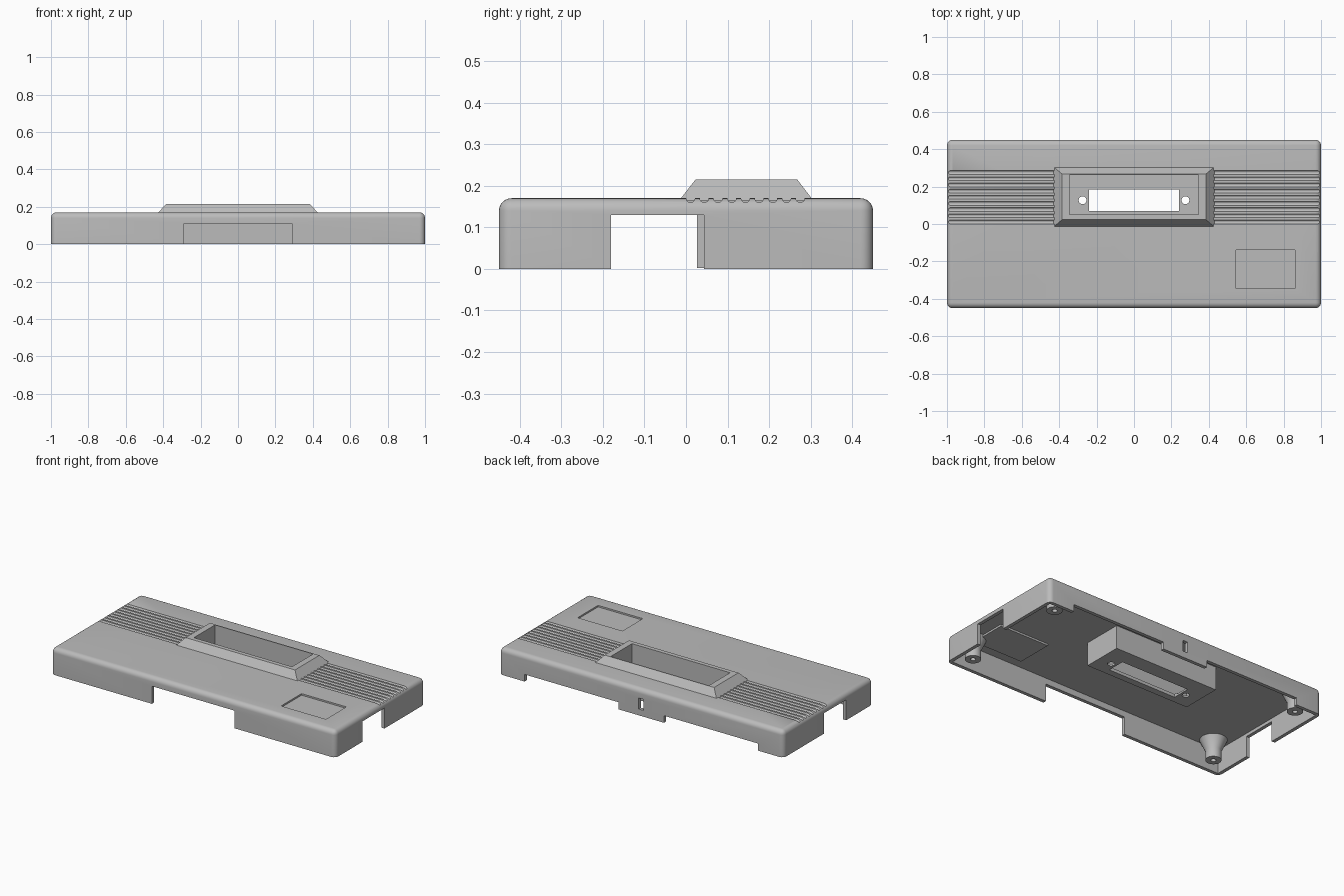
import bpy, bmesh, math
from mathutils import Matrix, Vector

old = bpy.data.objects.get("Cube")
if old:
    bpy.data.objects.remove(old, do_unlink=True)

grey = bpy.data.materials.new("grey plastic")
grey.use_nodes = True
GREY = (0.5, 0.5, 0.5, 1)
grey.diffuse_color = GREY
grey.node_tree.nodes["Principled BSDF"].inputs["Base Color"].default_value = GREY


def make(name, bm):
    bmesh.ops.recalc_face_normals(bm, faces=bm.faces)
    mesh = bpy.data.meshes.new(name)
    bm.to_mesh(mesh)
    bm.free()
    mesh.materials.append(grey)
    ob = bpy.data.objects.new(name, mesh)
    bpy.context.scene.collection.objects.link(ob)
    return ob


def box_bm(x0, x1, y0, y1, z0, z1):
    bm = bmesh.new()
    size = Matrix.Diagonal((x1 - x0, y1 - y0, z1 - z0, 1))
    mid = Matrix.Translation(((x0 + x1) / 2, (y0 + y1) / 2, (z0 + z1) / 2))
    bmesh.ops.create_cube(bm, size=1, matrix=mid @ size)
    return bm


def box(name, *bounds):
    return make(name, box_bm(*bounds))


def rod(name, radius, length, centre, axis="Z", sides=24):
    bm = bmesh.new()
    turn = Matrix.Rotation(math.pi / 2, 4, "Y") if axis == "X" else Matrix()
    bmesh.ops.create_cone(bm, cap_ends=True, segments=sides, radius1=radius, radius2=radius,
                          depth=length, matrix=Matrix.Translation(centre) @ turn)
    return make(name, bm)


def lathe(name, profile, location):
    bm = bmesh.new()
    verts = [bm.verts.new((r, 0, z)) for r, z in profile]
    edges = [bm.edges.new(pair) for pair in zip(verts, verts[1:])]
    bmesh.ops.spin(bm, geom=verts + edges, axis=(0, 0, 1), cent=(0, 0, 0),
                   steps=32, angle=math.tau)
    bmesh.ops.remove_doubles(bm, verts=bm.verts, dist=0.0001)
    ob = make(name, bm)
    ob.location = location
    return ob


def combine(target, tool, operation="DIFFERENCE"):
    mod = target.modifiers.new(tool.name, "BOOLEAN")
    mod.operation, mod.object, mod.solver = operation, tool, "EXACT"
    bpy.context.view_layer.objects.active = target
    bpy.ops.object.modifier_apply(modifier=mod.name)
    bpy.data.objects.remove(tool, do_unlink=True)


def smooth(ob):
    bpy.ops.object.select_all(action="DESELECT")
    ob.select_set(True)
    bpy.context.view_layer.objects.active = ob
    bpy.ops.object.shade_smooth_by_angle(angle=math.radians(30))


# Shell: rounded block, hollow underneath
TOP, WALL, ROOF = 0.17, 0.022, 0.15
bm = box_bm(-1, 1, -0.45, 0.45, 0, TOP)
rounded = [e for e in bm.edges if any(v.co.z > 0.01 for v in e.verts)]
bmesh.ops.bevel(bm, geom=rounded, offset=0.03, segments=6, profile=0.5, affect="EDGES")
shell = make("shell", bm)
combine(shell, box("cavity", WALL - 1, 1 - WALL, WALL - 0.45, 0.45 - WALL, -0.1, ROOF))

# Label recess with its backing plate
combine(shell, box("label_backing", 0.53, 0.875, -0.36, -0.125, 0.138, 0.16), "UNION")
combine(shell, box("label_recess", 0.545, 0.86, -0.345, -0.14, 0.16, 0.3))

# Openings in the walls
combine(shell, box("front_notch", -0.29, 0.29, -0.5, -0.4, -0.1, 0.112))
combine(shell, box("back_slot", -0.018, 0.018, 0.4, 0.5, 0.04, 0.11))
for s in (-1, 1):
    xa, xb = sorted((s * 0.95, s * 1.05))
    combine(shell, box("side_notch", xa, xb, -0.18, 0.043, -0.1, 0.13))
    xa, xb = sorted((s * 0.16, s * 0.82))
    combine(shell, box("back_notch", xa, xb, 0.4, 0.5, -0.1, 0.045))

# Grip grooves on both sides
for s in (-1, 1):
    for i in range(9):
        y = 0.011 + 0.033 * i
        combine(shell, rod("groove", 0.0105, 0.63, (s * 0.715, y, TOP), "X", 16))
combine(shell, box("well_opening", -0.355, 0.355, 0.04, 0.27, 0.1, 0.3))
smooth(shell)

# Connector well: sloped bezel above the roof and a deep tray below
bm = box_bm(-0.43, 0.43, -0.016, 0.306, TOP - 0.005, 0.215)
centre = Vector((0, 0.146, 0))
for v in bm.verts:
    if v.co.z > 0.2:
        v.co.x *= 0.385 / 0.43
        v.co.y = centre.y + (v.co.y - centre.y) * 0.76
well = make("connector_well", bm)
combine(well, box("tray", -0.365, 0.365, 0.027, 0.283, 0.002, 0.19), "UNION")
combine(well, box("tray_inside", -0.345, 0.345, 0.05, 0.262, 0.022, 0.3))
for s in (-1, 1):
    x = s * 0.275
    xa, xb = sorted((x, s * 0.23))
    combine(well, rod("screw_recess", 0.037, 0.05, (x, 0.127, 0.039)))
    combine(well, box("recess_end", xa, xb, 0.09, 0.164, 0.014, 0.06))
    combine(well, rod("screw_hole", 0.021, 0.2, (x, 0.127, 0)))
combine(well, box("connector_slot", -0.24, 0.24, 0.07, 0.184, -0.1, 0.1))
smooth(well)

# Screw bosses, flared where they meet the roof
boss = [(0, 0.1), (0.015, 0.1), (0.015, 0.02), (0.046, 0.02), (0.046, 0.08), (0.08, 0.152)]
for side, sx in (("right", -1), ("left", 1)):
    for end, sy in (("front", -1), ("back", 1)):
        smooth(lathe(f"{end}_{side}_screw_boss", boss, (sx * 0.885, sy * 0.358, 0)))
